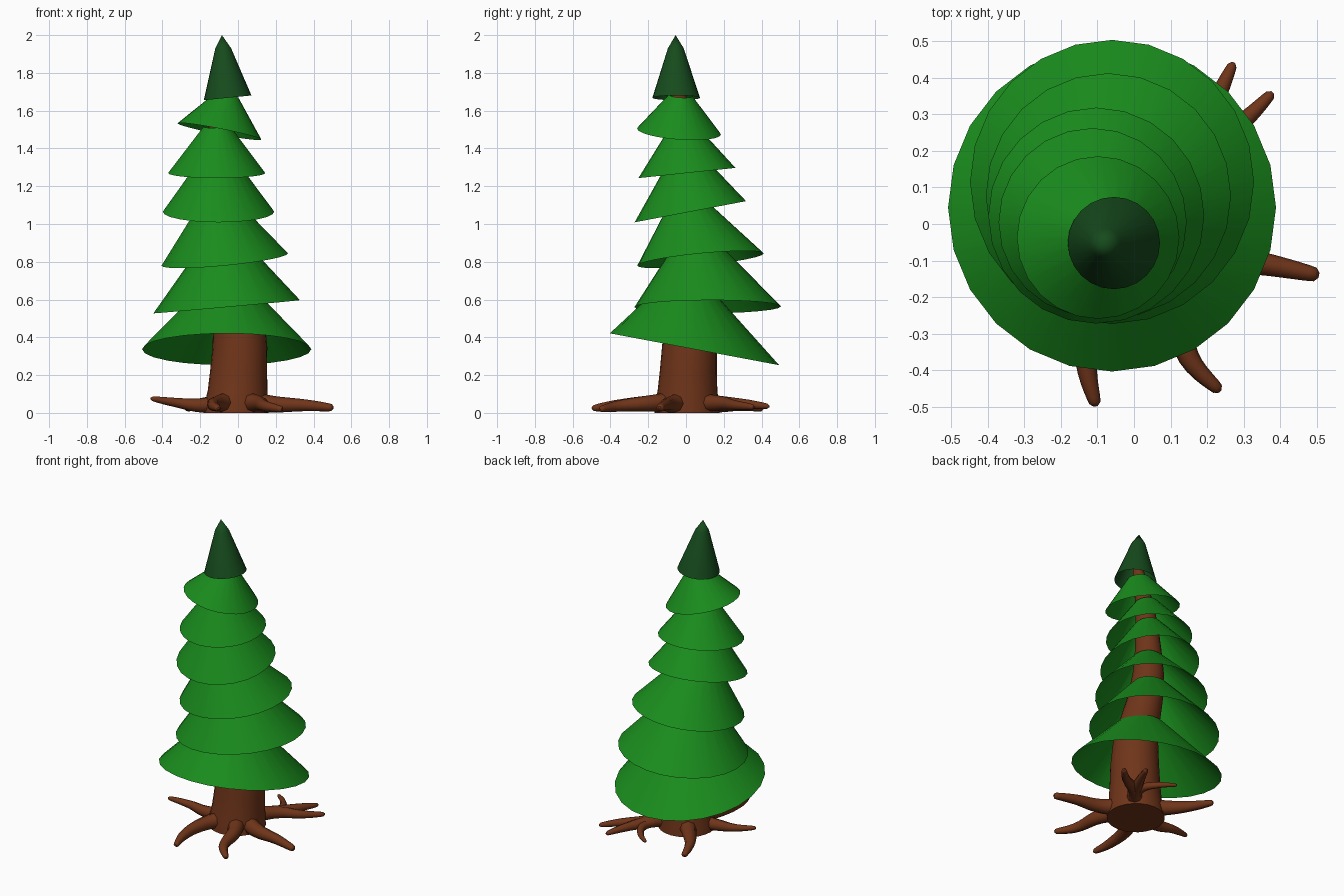
import bpy, bmesh
from math import cos, sin, pi
from mathutils import Vector


def material(name, rgb):
    m = bpy.data.materials.new(name)
    m.diffuse_color = (*rgb, 1)
    return m


GREEN = material("needle_green", (0.01, 0.26, 0.012))
DARK = material("dark_green", (0.008, 0.07, 0.012))
BROWN = material("bark_brown", (0.16, 0.035, 0.01))


def ring(x, y, z, r, n, dx=0, dy=0):
    """Circle of points whose plane rises by dx, dy per unit of x, y."""
    pts = []
    for i in range(n):
        u, v = r * cos(2 * pi * i / n), r * sin(2 * pi * i / n)
        pts.append(Vector((x + u, y + v, z + dx * u + dy * v)))
    return pts


def loft(name, rings, mat, caps=False, apex=None):
    """Skin a stack of rings into one smooth surface."""
    bm = bmesh.new()
    rows = [[bm.verts.new(p) for p in r] for r in rings]
    n = len(rows[0])
    for a, b in zip(rows, rows[1:]):
        for i in range(n):
            j = (i + 1) % n
            bm.faces.new((a[i], a[j], b[j], b[i]))
    if caps:
        bm.faces.new(rows[0][::-1])
        bm.faces.new(rows[-1])
    if apex:
        top = bm.verts.new(apex)
        for i in range(n):
            bm.faces.new((rows[-1][i], rows[-1][(i + 1) % n], top))
    me = bpy.data.meshes.new(name)
    bm.to_mesh(me)
    bm.free()
    me.materials.append(mat)
    ob = bpy.data.objects.new(name, me)
    bpy.context.collection.objects.link(ob)
    bpy.ops.object.select_all(action='DESELECT')
    ob.select_set(True)
    bpy.context.view_layer.objects.active = ob
    bpy.ops.object.shade_smooth_by_angle(angle=0.7)
    return ob


# Branch tiers: open, tilted cones. (rim centre, radius, tilt x, tilt y, apex)
tiers = [
    ((-0.06, 0.045, 0.337), 0.448, 0.0, -0.188, (-0.057, 0.003, 0.80)),
    ((-0.06, 0.115, 0.562), 0.388, 0.09, 0.005, (-0.087, 0.034, 1.04)),
    ((-0.07, 0.077, 0.812), 0.335, 0.097, 0.097, (-0.12, -0.02, 1.24)),
    ((-0.103, 0.023, 1.065), 0.295, 0.0, 0.19, (-0.11, -0.015, 1.47)),
    ((-0.113, 0.005, 1.27), 0.257, 0.0, 0.105, (-0.11, -0.025, 1.61)),
    ((-0.098, -0.037, 1.49), 0.222, -0.195, -0.07, (-0.045, -0.025, 1.755)),
]
for k, (c, r, dx, dy, apex) in enumerate(tiers):
    rim = ring(*c, r, 24, dx, dy)
    top = [p.lerp(Vector(apex), 0.72) for p in rim]
    loft(f"branch_tier_{k + 1}", [rim, top], GREEN)

# Dark treetop
loft("treetop", [ring(-0.055, -0.052, 1.668, 0.126, 24, 0.1, 0),
                 ring(-0.078, -0.054, 1.93, 0.042, 24)],
     DARK, apex=(-0.085, -0.055, 2.0))

# Trunk: bending column through all tiers (x, y, z, radius)
trunk = [(-0.01, 0.005, 0, 0.172), (-0.008, 0.005, 0.05, 0.168),
         (-0.002, 0.008, 0.12, 0.158), (0.003, 0.012, 0.22, 0.151),
         (0.01, 0.018, 0.35, 0.145), (0.005, 0.02, 0.5, 0.135),
         (-0.03, 0.012, 0.65, 0.122), (-0.065, 0.022, 0.82, 0.108),
         (-0.087, 0.028, 1.0, 0.094), (-0.11, 0.0, 1.18, 0.08),
         (-0.112, -0.015, 1.36, 0.068), (-0.102, -0.025, 1.52, 0.053),
         (-0.075, -0.035, 1.66, 0.042), (-0.07, -0.05, 1.78, 0.028)]
loft("trunk", [ring(*p, 24) for p in trunk], BROWN, caps=True)


# Roots: tapered bezier tubes spreading from the trunk base
def root(name, pts, r0, r1):
    cu = bpy.data.curves.new(name, 'CURVE')
    cu.dimensions = '3D'
    cu.bevel_depth = 1
    cu.bevel_resolution = 2
    cu.resolution_u = 5
    cu.use_fill_caps = True
    a, b = Vector(pts[-2]), Vector(pts[-1])
    pts = list(pts) + [b + (b - a).normalized() * 0.01]
    s = cu.splines.new('BEZIER')
    s.bezier_points.add(len(pts) - 1)
    last = len(pts) - 2
    for i, (bp, p) in enumerate(zip(s.bezier_points, pts)):
        bp.co = p
        bp.handle_left_type = bp.handle_right_type = 'AUTO'
        bp.radius = r0 + (r1 - r0) * i / last if i <= last else r1 * 0.4
    cu.materials.append(BROWN)
    ob = bpy.data.objects.new(name, cu)
    bpy.context.collection.objects.link(ob)


root("root_right", [(0.08, -0.03, 0.055), (0.2, -0.085, 0.045),
                    (0.36, -0.11, 0.04), (0.495, -0.138, 0.028)], 0.055, 0.019)
root("root_front_right", [(0.05, -0.08, 0.055), (0.11, -0.2, 0.05),
                          (0.15, -0.365, 0.035), (0.228, -0.45, 0.02)], 0.055, 0.016)
root("root_front", [(-0.05, -0.08, 0.055), (-0.11, -0.2, 0.05),
                    (-0.13, -0.38, 0.038), (-0.107, -0.488, 0.025)], 0.055, 0.016)
root("root_left", [(-0.08, 0.0, 0.05), (-0.2, -0.03, 0.04),
                   (-0.33, -0.03, 0.055), (-0.453, -0.062, 0.075)], 0.05, 0.012)
root("root_back_left", [(-0.06, 0.08, 0.055), (-0.15, 0.18, 0.045),
                        (-0.23, 0.29, 0.04), (-0.267, 0.4, 0.025)], 0.055, 0.017)
root("root_back_right", [(0.06, 0.07, 0.055), (0.15, 0.2, 0.05),
                         (0.22, 0.33, 0.045), (0.268, 0.432, 0.035)], 0.05, 0.013)
root("root_back_right_fork", [(0.06, 0.07, 0.055), (0.16, 0.19, 0.05),
                              (0.28, 0.265, 0.04), (0.372, 0.352, 0.032)], 0.05, 0.014)
root("root_back_twig", [(0.1, 0.13, 0.05), (0.14, 0.24, 0.045),
                        (0.09, 0.34, 0.04), (0.015, 0.402, 0.04)], 0.035, 0.01)
